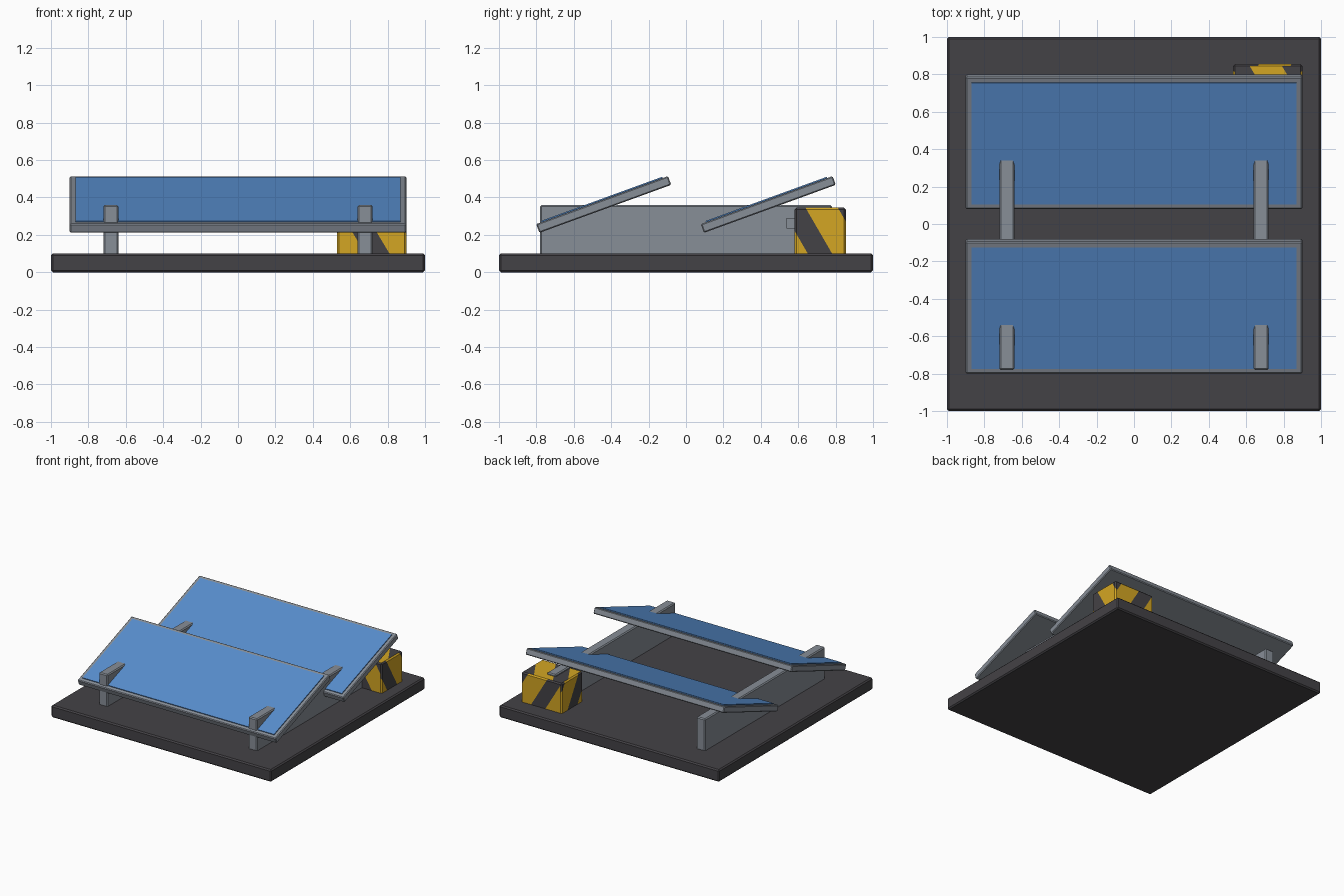
import bpy, bmesh, math
from mathutils import Vector

if "Cube" in bpy.data.objects:
    bpy.data.objects.remove(bpy.data.objects["Cube"])


def material(name, srgb):
    m = bpy.data.materials.new(name)
    m.diffuse_color = [((c / 255 + 0.055) / 1.055) ** 2.4 for c in srgb] + [1]
    m.use_nodes = True
    m.node_tree.nodes["Principled BSDF"].inputs["Base Color"].default_value = m.diffuse_color
    return m


DARK = material("charcoal", (68, 66, 70))
GREY = material("slate_grey", (135, 142, 151))
BLUE = material("panel_blue", (88, 142, 206))
YELLOW = material("hazard_yellow", (212, 166, 35))


def box(name, size, loc, mats, bevel=0.0, tilt=0.0, paint=None):
    bm = bmesh.new()
    bmesh.ops.create_cube(bm, size=1)
    bmesh.ops.scale(bm, vec=size, verts=bm.verts)
    if bevel:
        bmesh.ops.bevel(bm, geom=bm.edges[:], offset=bevel, segments=1,
                        affect='EDGES', profile=0.5)
    if paint:
        bmesh.ops.translate(bm, vec=loc, verts=bm.verts)
        paint(bm)
        bmesh.ops.translate(bm, vec=-Vector(loc), verts=bm.verts)
    me = bpy.data.meshes.new(name)
    bm.to_mesh(me)
    bm.free()
    for m in mats:
        me.materials.append(m)
    ob = bpy.data.objects.new(name, me)
    ob.location = loc
    ob.rotation_euler.x = tilt
    bpy.context.collection.objects.link(ob)
    return ob


# Diagonal stripes: per facing axis, a stripe direction and where one dark band starts
PERIOD, BAND = 0.303, 0.13
STRIPES = {0: (Vector((0, 1, 0.58)), 0.709),
           1: (Vector((1, 0, 0.60)), 0.740),
           2: (Vector((1, 0.60, 0)), 1.298)}


def facing(face):
    n = [round(abs(c), 2) for c in face.normal]
    return n.index(max(n))


def paint_stripes(bm):
    bm.normal_update()
    for axis, (d, start) in STRIPES.items():
        for k in range(-4, 5):
            for edge in (0, BAND):
                s = start + k * PERIOD + edge
                faces = [f for f in bm.faces if facing(f) == axis]
                geom = faces + list({e for f in faces for e in f.edges}) \
                    + list({v for f in faces for v in f.verts})
                bmesh.ops.bisect_plane(bm, geom=geom, dist=1e-5,
                                       plane_co=d * (s / d.length_squared), plane_no=d)
                bm.normal_update()
    for f in bm.faces:
        d, start = STRIPES[facing(f)]
        phase = (f.calc_center_median().dot(d) - start) % PERIOD
        f.material_index = 1 if phase < BAND else 0


# Ground slab
box("base_slab", (2, 2, 0.1), (0, 0, 0.05), [DARK], 0.01)

# Two upright support rails
for side, x in (("left", -0.68), ("right", 0.68)):
    box(side + "_support_rail", (0.08, 1.56, 0.27), (x, 0, 0.225), [GREY], 0.008)

# Two tilted panels, each a frame with a thin blue plate on top
TILT = math.radians(20)
up = Vector((0, -math.sin(TILT), math.cos(TILT)))
for row, y in (("front", -0.44), ("rear", 0.44)):
    centre = Vector((0, y, 0.3625))
    box(row + "_panel_frame", (1.8, 0.75, 0.05), centre, [GREY], 0.006, TILT)
    box(row + "_panel_cells", (1.74, 0.69, 0.008), centre + up * 0.028, [BLUE], 0, TILT)

# Striped power box and its connector
box("power_box", (0.37, 0.275, 0.255), (0.715, 0.7175, 0.2175), [YELLOW, DARK], 0.01,
    paint=paint_stripes)
box("power_box_connector", (0.11, 0.05, 0.055), (0.715, 0.562, 0.2625), [GREY])
